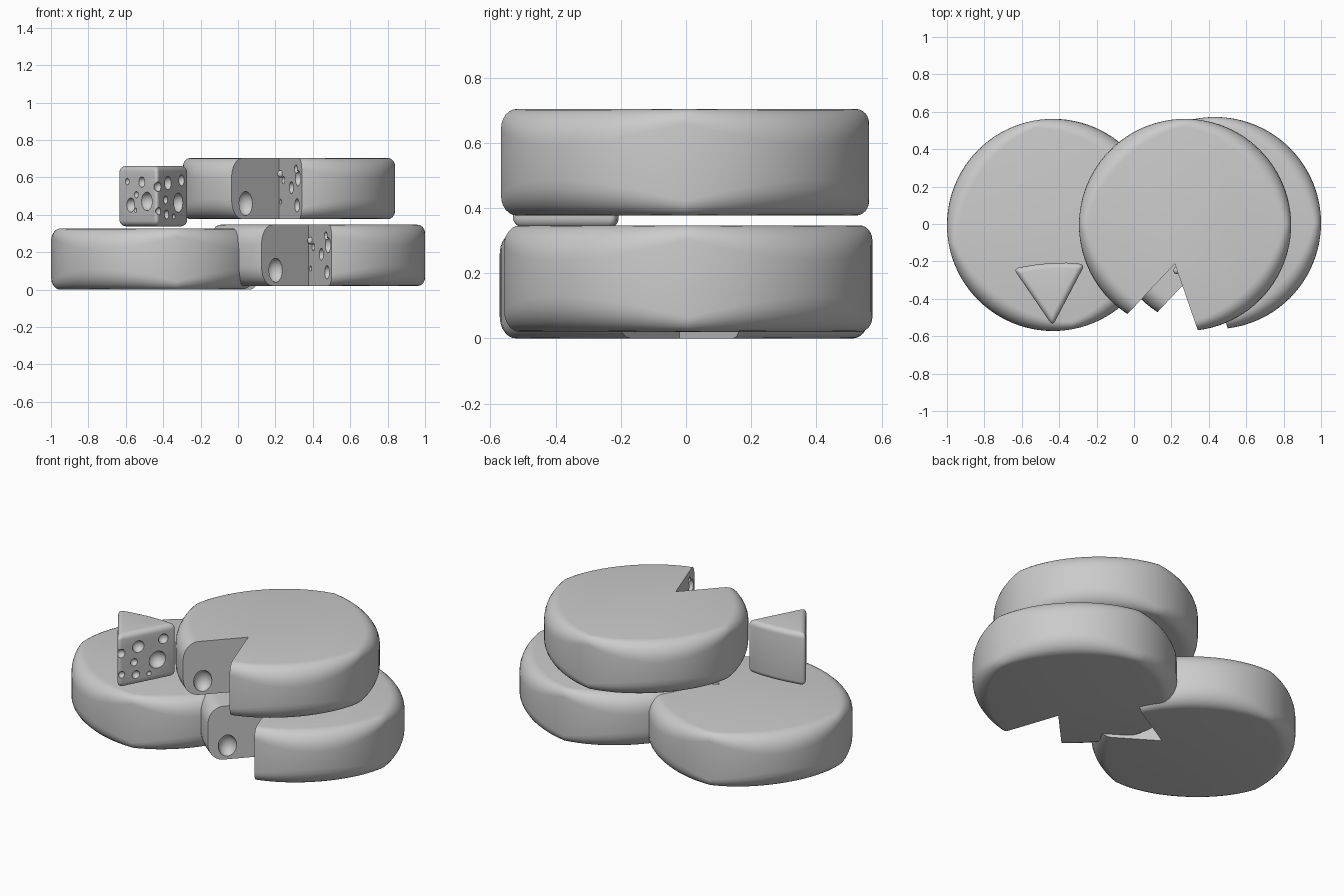
import bpy, bmesh, math
from mathutils import Vector

if "Cube" in bpy.data.objects:
    bpy.data.objects.remove(bpy.data.objects["Cube"])

R, H = 0.567, 0.327


def new_object(name, bm):
    bmesh.ops.recalc_face_normals(bm, faces=bm.faces)
    me = bpy.data.meshes.new(name)
    bm.to_mesh(me)
    bm.free()
    ob = bpy.data.objects.new(name, me)
    bpy.context.collection.objects.link(ob)
    return ob


def activate(ob):
    bpy.ops.object.select_all(action='DESELECT')
    ob.select_set(True)
    bpy.context.view_layer.objects.active = ob


def carve(ob, cutter):
    cutter.hide_render = True
    activate(ob)
    m = ob.modifiers.new("carve", 'BOOLEAN')
    m.operation, m.solver, m.object = 'DIFFERENCE', 'EXACT', cutter
    bpy.ops.object.modifier_apply(modifier=m.name)
    bpy.data.objects.remove(cutter)


def prism(name, pts, z0, z1):
    bm = bmesh.new()
    lo = [bm.verts.new((x, y, z0)) for x, y in pts]
    hi = [bm.verts.new((x, y, z1)) for x, y in pts]
    bm.faces.new(lo)
    bm.faces.new(hi)
    n = len(pts)
    for i in range(n):
        bm.faces.new((lo[i], lo[(i + 1) % n], hi[(i + 1) % n], hi[i]))
    return new_object(name, bm)


def dent(ob, p, q, t, z, r, stretch=1.0):
    """Carve a round eye at fraction t along the vertical face p-q."""
    c = Vector(p).lerp(Vector(q), t)
    bm = bmesh.new()
    bmesh.ops.create_icosphere(bm, subdivisions=3, radius=r)
    for v in bm.verts:
        v.co = (v.co.x + c.x, v.co.y + c.y, v.co.z * stretch + z)
    carve(ob, new_object("eye_cutter", bm))


def smooth(ob):
    activate(ob)
    bpy.ops.object.shade_smooth_by_angle(angle=math.radians(35))


# Cheese wheel: rim rounding is tight on the axes and softer between them
bm = bmesh.new()
N, A = 96, 7
rings = []
for i in range(N):
    th = 2 * math.pi * i / N
    s = abs(math.sin(2 * th))
    bx, bz = 0.04 + 0.05 * s, 0.045 + 0.065 * s
    col = []
    for sgn in (-1, 1):
        for k in range(A):
            a = math.pi / 2 * k / (A - 1)
            if sgn > 0:
                a = math.pi / 2 - a
            r = R - bx + bx * math.sin(a)
            z = sgn * (H / 2 - bz + bz * math.cos(a))
            col.append(bm.verts.new((r * math.cos(th), r * math.sin(th), z)))
    rings.append(col)
for i in range(N):
    a, b = rings[i], rings[(i + 1) % N]
    for k in range(2 * A - 1):
        bm.faces.new((a[k], b[k], b[k + 1], a[k + 1]))
bm.faces.new([c[0] for c in rings])
bm.faces.new([c[-1] for c in rings])
wheel = new_object("top_wheel", bm)

# Missing slice and the eyes in its two cut faces
tip, left, right = (-0.055, -0.208), (-0.30, -0.468), (0.067, -0.56)
far = [tuple(Vector(tip).lerp(Vector(p), 1.8)) for p in (left, right)]
carve(wheel, prism("slice_cutter", [tip] + far, -0.3, 0.3))
dent(wheel, tip, left, 0.72, -0.08, 0.052, 1.25)
for t, z, r in [(0.84, 0.055, 0.042), (0.55, 0.005, 0.032), (0.75, 0.105, 0.022),
                (0.80, -0.09, 0.036), (0.2, 0.045, 0.02), (0.1, 0.078, 0.02),
                (0.08, -0.07, 0.014)]:
    dent(wheel, tip, right, t, z, r)
smooth(wheel)
wheel.location = (0.273, -0.005, 0.5405)

# The two lower wheels; the left one is turned so its gap faces the other
for name, loc, rot in [("right_wheel", (0.433, 0.005, 0.1835), 0),
                       ("left_wheel", (-0.433, -0.005, 0.1635), 101)]:
    ob = wheel.copy()
    ob.data = wheel.data.copy()
    ob.name = name
    bpy.context.collection.objects.link(ob)
    ob.location = loc
    ob.rotation_euler.z = math.radians(rot)

# Small wedge standing on the left wheel
a, b, c = (-0.645, -0.238), (-0.435, -0.545), (-0.262, -0.215)
wedge = prism("cheese_wedge", [a, b, c, (-0.36, -0.207), (-0.45, -0.209), (-0.54, -0.219)],
              0.338, 0.662)
activate(wedge)
bev = wedge.modifiers.new("round", 'BEVEL')
bev.width, bev.segments, bev.limit_method = 0.03, 5, 'ANGLE'
bev.angle_limit = math.radians(30)
bpy.ops.object.modifier_apply(modifier=bev.name)

# Eyes on the wedge's two front faces
for t, z, r in [(0.25, 0.578, 0.018), (0.62, 0.575, 0.028), (0.48, 0.508, 0.018),
                (0.75, 0.472, 0.05), (0.34, 0.452, 0.038), (0.46, 0.425, 0.012)]:
    dent(wedge, a, b, t, z, r)
for t, z, r in [(0.35, 0.57, 0.036), (0.77, 0.585, 0.03), (0.28, 0.48, 0.022),
                (0.67, 0.465, 0.052), (0.31, 0.402, 0.024), (0.53, 0.392, 0.014),
                (0.06, 0.55, 0.026), (0.07, 0.42, 0.02)]:
    dent(wedge, b, c, t, z, r)
smooth(wedge)
